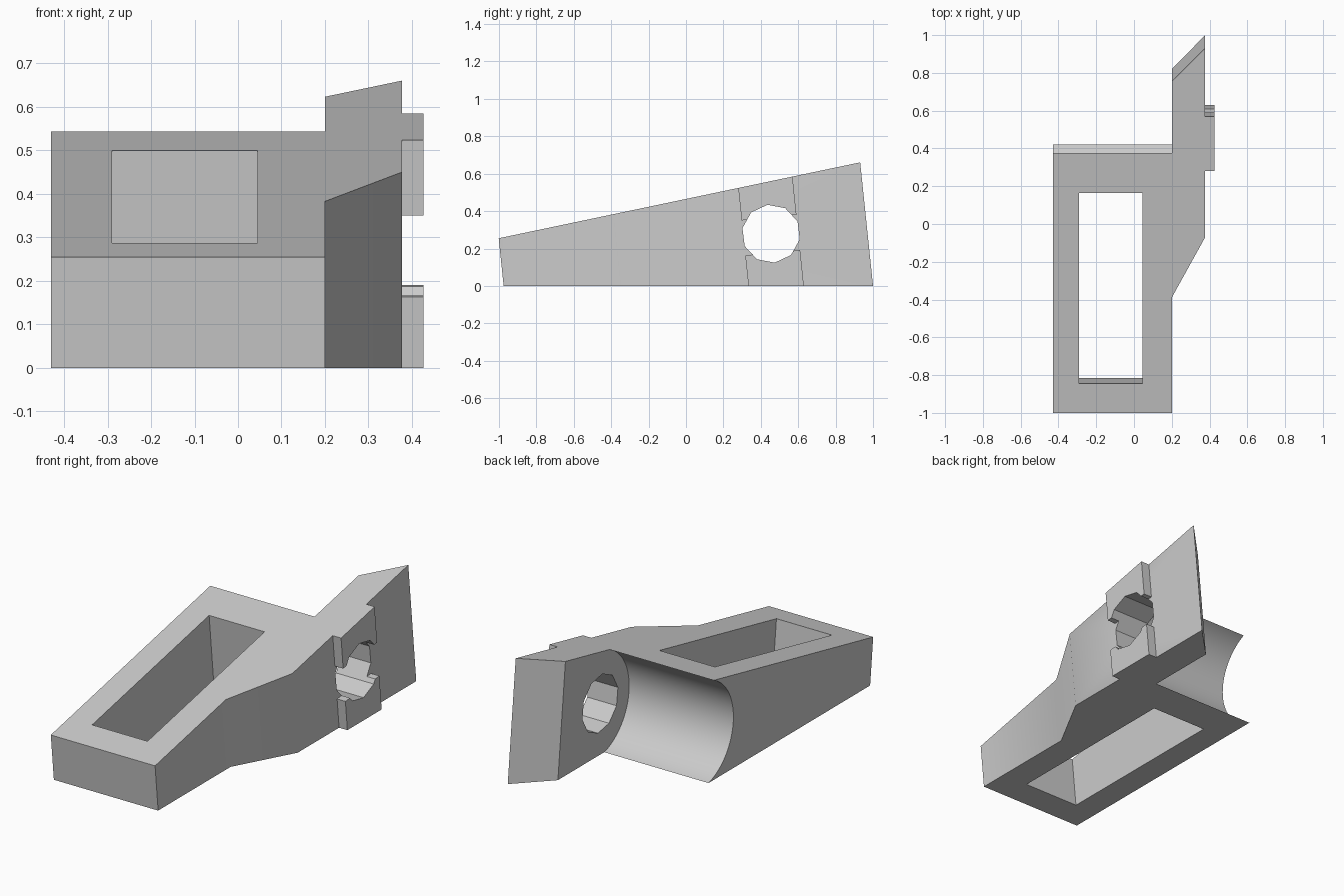
import bpy, bmesh
from math import cos, sin, radians

cube = bpy.data.objects.get("Cube")
if cube:
    bpy.data.objects.remove(cube)

LEAN = 0.104      # backward lean of every upright wall
SLOPE = 0.21      # rise of the top surface
RISE = 0.465      # height of the top surface at y = 0

grey = bpy.data.materials.new("plain_grey")
grey.use_nodes = True
grey.diffuse_color = (0.6, 0.6, 0.6, 1)
grey.node_tree.nodes["Principled BSDF"].inputs["Base Color"].default_value = (0.6, 0.6, 0.6, 1)


def loft(name, lower, upper):
    """Solid between two matching outlines."""
    bm = bmesh.new()
    a = [bm.verts.new(p) for p in lower]
    b = [bm.verts.new(p) for p in upper]
    bm.faces.new(a)
    bm.faces.new(b)
    for i in range(len(a)):
        j = (i + 1) % len(a)
        bm.faces.new((a[i], a[j], b[j], b[i]))
    bmesh.ops.recalc_face_normals(bm, faces=bm.faces)
    mesh = bpy.data.meshes.new(name)
    bm.to_mesh(mesh)
    bm.free()
    mesh.materials.append(grey)
    obj = bpy.data.objects.new(name, mesh)
    bpy.context.collection.objects.link(obj)
    return obj


def wedge(name, plan, extra=0.0):
    """Leaning walls over a ground plan, closed by the sloped top."""
    top = []
    for x, y in plan:
        z = (RISE + SLOPE * y) / (1 + SLOPE * LEAN) + extra
        top.append((x, y - LEAN * z, z))
    return loft(name, [(x, y + LEAN * extra, -extra) for x, y in plan], top)


def side_prism(name, profile, x0, x1):
    return loft(name, [(x0, y, z) for y, z in profile], [(x1, y, z) for y, z in profile])


def cut(obj, cutter):
    mod = obj.modifiers.new("cut", 'BOOLEAN')
    mod.operation = 'DIFFERENCE'
    mod.solver = 'EXACT'
    mod.object = cutter
    bpy.context.view_layer.objects.active = obj
    bpy.ops.object.modifier_apply(modifier=mod.name)


def arc(cy, cz, r, start, end, steps):
    angles = [radians(start + (end - start) * i / steps) for i in range(steps + 1)]
    return [(cy + r * cos(a), cz + r * sin(a)) for a in angles]


# Main block with the side arm
body = wedge("block_and_arm", [(-0.43, -0.975), (0.2, -0.975), (0.2, -0.35), (0.377, -0.023),
                               (0.377, 1.0), (0.2, 0.82), (-0.43, 0.7)])
# Raised pads on the outside of the arm
pads = wedge("arm_pads", [(0.377, 0.334), (0.427, 0.334), (0.427, 0.63), (0.377, 0.63)])

# Cutters: long slot, hollow rear, pad gap and arm hole
slot = wedge("slot_cutter", [(-0.29, -0.815), (0.045, -0.815), (0.045, 0.217), (-0.29, 0.217)], 0.1)
hollow = side_prism("hollow_cutter", arc(0.495, 0.28, 0.29, 108, 262, 36)
                    + [(0.455, -0.2), (1.4, -0.2), (1.4, 0.9), (0.405, 0.9)], -0.8, 0.2)
gap = side_prism("gap_cutter", [(0.1, 0.143), (0.8, 0.209), (0.8, 0.402), (0.1, 0.33)], 0.3, 0.6)
hole = side_prism("hole_cutter", arc(0.455, 0.279, 0.156, 25, 349, 9), 0.1, 0.6)

for cutter in (slot, hollow, hole):
    cut(body, cutter)
for cutter in (gap, hole):
    cut(pads, cutter)
for cutter in (slot, hollow, gap, hole):
    bpy.data.objects.remove(cutter)

# Smooth the curved hollow, keep hard edges
for obj in (body, pads):
    bpy.ops.object.select_all(action='DESELECT')
    obj.select_set(True)
    bpy.context.view_layer.objects.active = obj
    bpy.ops.object.shade_smooth_by_angle(angle=radians(30))
